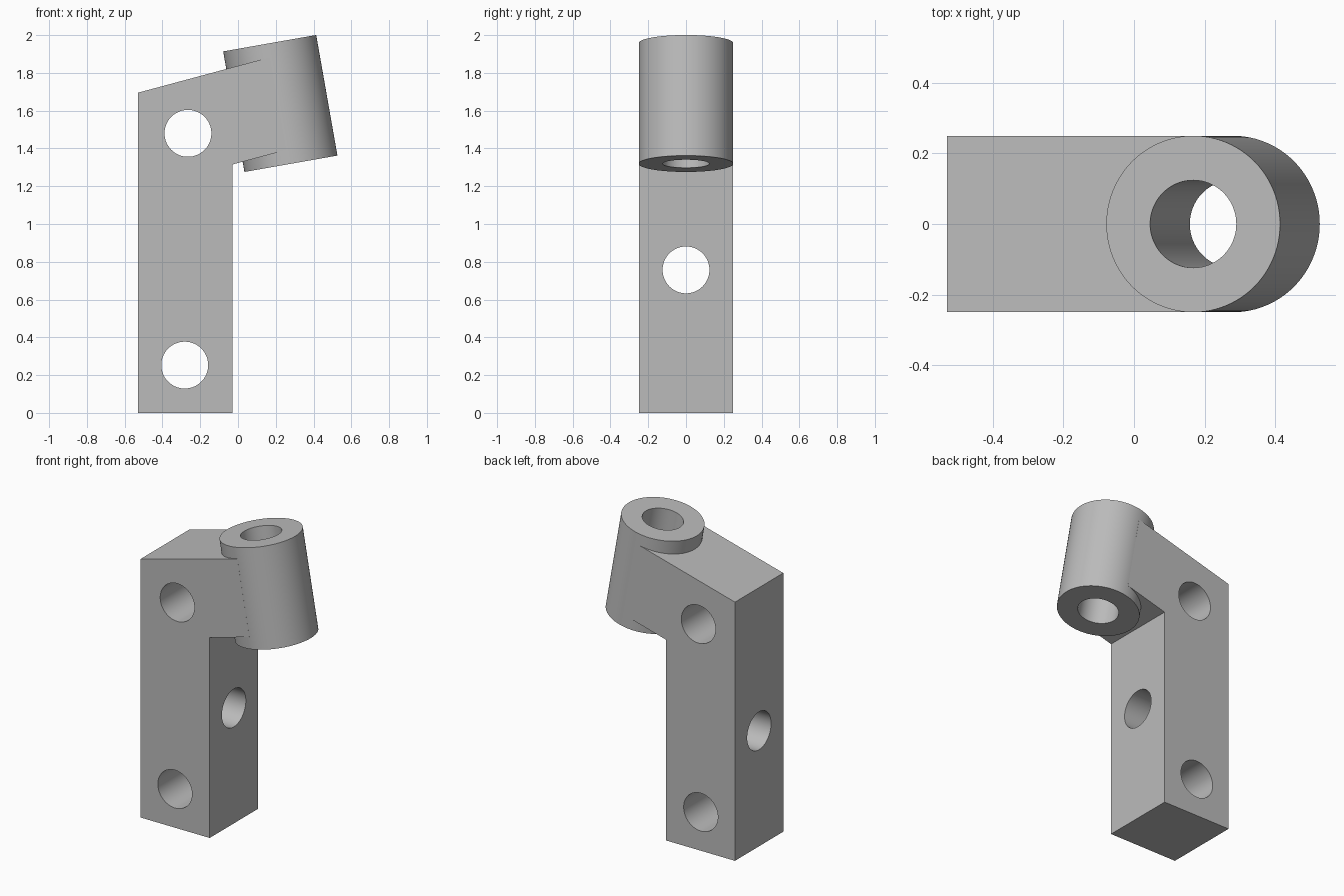
import bpy
import bmesh
from math import radians, pi
from mathutils import Vector

cube = bpy.data.objects.get("Cube")
if cube:
    bpy.data.objects.remove(cube, do_unlink=True)

HALF_WIDTH = 0.25
HOLE_RADIUS = 0.124
TILT = radians(-10)

grey = bpy.data.materials.new("plain grey")
grey.use_nodes = True
colour = (0.5, 0.5, 0.5, 1)
grey.diffuse_color = colour
grey.node_tree.nodes["Principled BSDF"].inputs["Base Color"].default_value = colour


def cylinder(name, radius, length, location, rotation, helper=True):
    bpy.ops.mesh.primitive_cylinder_add(vertices=96, radius=radius, depth=length,
                                        location=location, rotation=rotation)
    obj = bpy.context.object
    obj.name = name
    obj.data.materials.append(grey)
    obj.hide_render = helper
    return obj


def combine(target, other, operation):
    mod = target.modifiers.new(other.name, 'BOOLEAN')
    mod.operation = operation
    mod.solver = 'EXACT'
    mod.object = other
    bpy.context.view_layer.objects.active = target
    bpy.ops.object.modifier_apply(modifier=mod.name)
    bpy.data.objects.remove(other, do_unlink=True)


# Upright post with a sloping arm, extruded from its side profile
profile = [(-0.53, 0), (-0.03, 0), (-0.03, 1.315), (0.257, 1.392),
           (0.17, 1.883), (-0.53, 1.695)]
bm = bmesh.new()
face = bm.faces.new([bm.verts.new((x, -HALF_WIDTH, z)) for x, z in profile])
extruded = bmesh.ops.extrude_face_region(bm, geom=[face])
bmesh.ops.translate(bm, vec=Vector((0, 2 * HALF_WIDTH, 0)),
                    verts=[v for v in extruded["geom"] if isinstance(v, bmesh.types.BMVert)])
bmesh.ops.recalc_face_normals(bm, faces=bm.faces)
mesh = bpy.data.meshes.new("bracket")
bm.to_mesh(mesh)
bm.free()
mesh.materials.append(grey)
bracket = bpy.data.objects.new("bracket", mesh)
bpy.context.collection.objects.link(bracket)

# Tilted sleeve at the end of the arm, with its bore
centre = (0.224, 0, 1.638)
combine(bracket, cylinder("sleeve", HALF_WIDTH, 0.648, centre, (0, TILT, 0)), 'UNION')
combine(bracket, cylinder("sleeve_bore", HOLE_RADIUS, 1, centre, (0, TILT, 0)), 'DIFFERENCE')

# Bolt holes through the post
holes = [("upper_hole", (-0.265, 0, 1.48), (pi / 2, 0, 0)),
         ("lower_hole", (-0.282, 0, 0.253), (pi / 2, 0, 0)),
         ("side_hole", (-0.28, 0, 0.757), (0, pi / 2, 0))]
for name, location, rotation in holes:
    combine(bracket, cylinder(name, HOLE_RADIUS, 0.8, location, rotation), 'DIFFERENCE')

# Smooth round walls, crisp edges
bpy.ops.object.select_all(action='DESELECT')
bracket.select_set(True)
bpy.context.view_layer.objects.active = bracket
bpy.ops.object.shade_smooth_by_angle(angle=radians(30))
